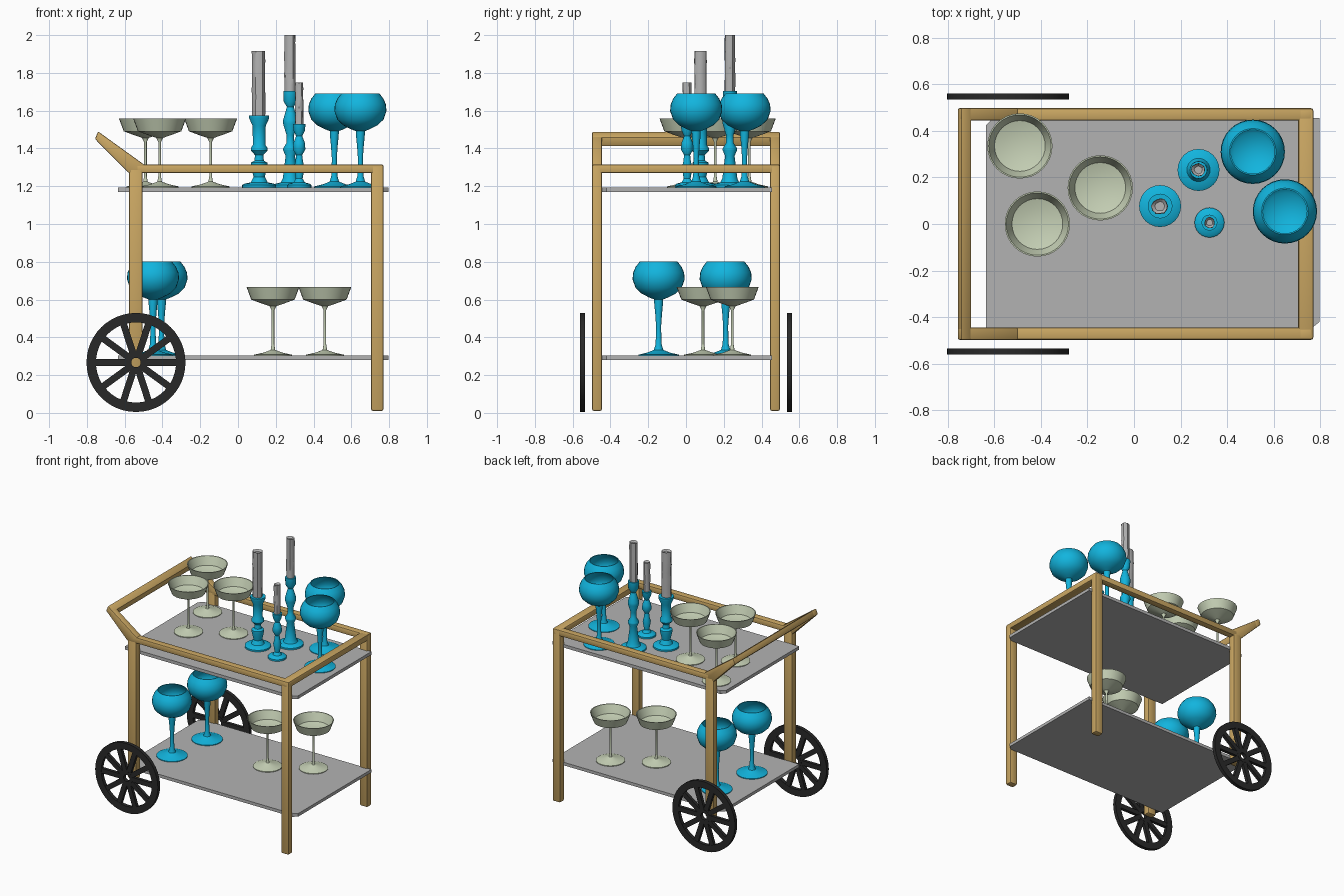
import bpy, bmesh, math, random
from mathutils import Matrix, Vector

if "Cube" in bpy.data.objects:
    bpy.data.objects.remove(bpy.data.objects["Cube"])

random.seed(4)


def material(name, rgb):
    m = bpy.data.materials.new(name)
    m.diffuse_color = (*rgb, 1)
    m.use_nodes = True
    m.node_tree.nodes["Principled BSDF"].inputs["Base Color"].default_value = m.diffuse_color
    return m


GOLD = material("brass", (0.60, 0.39, 0.125))
BLACK = material("black_rubber", (0.022, 0.022, 0.022))
GREY = material("grey_shelf_and_wax", (0.45, 0.45, 0.45))
BLUE = material("blue_glass", (0.006, 0.46, 0.73))
GREEN = material("pale_green_glass", (0.57, 0.64, 0.47))


def finish(name, bm, mat, smooth=True):
    bmesh.ops.recalc_face_normals(bm, faces=bm.faces)
    me = bpy.data.meshes.new(name)
    bm.to_mesh(me)
    bm.free()
    me.materials.append(mat)
    if smooth:
        me.shade_smooth()
        me.set_sharp_from_angle(angle=math.radians(35))
    return place(name, me)


def place(name, me, loc=(0, 0, 0)):
    ob = bpy.data.objects.new(name, me)
    ob.location = loc
    bpy.context.collection.objects.link(ob)
    return ob


def prism(name, pts, axis, lo, hi, mat, bevel=0.0):
    """Extrude a 2D outline along y or z."""
    bm = bmesh.new()
    at = (lambda p, t: (p[0], t, p[1])) if axis == 'y' else (lambda p, t: (p[0], p[1], t))
    f = bm.faces.new([bm.verts.new(at(p, lo)) for p in pts])
    ext = bmesh.ops.extrude_face_region(bm, geom=[f])
    d = (0, hi - lo, 0) if axis == 'y' else (0, 0, hi - lo)
    bmesh.ops.translate(bm, vec=d, verts=[v for v in ext["geom"] if isinstance(v, bmesh.types.BMVert)])
    if bevel:
        bmesh.ops.recalc_face_normals(bm, faces=bm.faces)
        bmesh.ops.bevel(bm, geom=list(bm.edges), offset=bevel, segments=2, profile=0.5, affect='EDGES')
    return finish(name, bm, mat)


def box(name, x, y, z, mat, bevel=0.0):
    return prism(name, [(x[0], y[0]), (x[1], y[0]), (x[1], y[1]), (x[0], y[1])], 'z', z[0], z[1], mat, bevel)


def lathe(bm, pts, n, closed=False):
    """Revolve (radius, z) points around z."""
    rings = []
    for r, z in pts:
        if r == 0:
            rings.append([bm.verts.new((0, 0, z))] * n)
        else:
            rings.append([bm.verts.new((r * math.cos(2 * math.pi * i / n),
                                        r * math.sin(2 * math.pi * i / n), z)) for i in range(n)])
    pairs = list(zip(rings, rings[1:])) + ([(rings[-1], rings[0])] if closed else [])
    for a, b in pairs:
        for i in range(n):
            j = (i + 1) % n
            bm.faces.new(list(dict.fromkeys((a[i], a[j], b[j], b[i]))))


# --- shelves, two opposite corners clipped ---
outline = [(-0.635, -0.445), (0.765, -0.445), (0.797, -0.42), (0.797, 0.455), (-0.605, 0.455), (-0.635, 0.425)]
prism("upper_shelf", outline, 'z', 1.17, 1.194, GREY)
prism("lower_shelf", outline, 'z', 0.28, 0.303, GREY)

# --- frame, both sides ---
arm = [(-0.757, 1.45), (-0.741, 1.49), (-0.498, 1.315), (-0.505, 1.27), (-0.578, 1.27)]
for side, s in (("front", -1), ("back", 1)):
    y = sorted((s * 0.445, s * 0.497))
    box(side + "_right_leg", (0.705, 0.77), y, (0.01, 1.315), GOLD, 0.01)
    box(side + "_wheel_leg", (-0.577, -0.505), y, (0.235, 1.295), GOLD, 0.01)
    box(side + "_rail", (-0.54, 0.765), y, (1.27, 1.315), GOLD, 0.008)
    prism(side + "_handle_arm", arm, 'y', y[0], y[1], GOLD, 0.006)
box("end_rail", (0.705, 0.77), (-0.495, 0.495), (1.27, 1.315), GOLD, 0.008)
prism("handle_bar", [(-0.757, 1.45), (-0.741, 1.49), (-0.697, 1.459), (-0.712, 1.41)],
      'y', -0.497, 0.497, GOLD, 0.006)

# --- wheels: rim, hub ring and ten spokes ---
for side, yc in (("front", -0.547), ("back", 0.547)):
    bm = bmesh.new()
    h = 0.0135
    lathe(bm, [(0.212, -h), (0.262, -h), (0.262, h), (0.212, h)], 48, True)
    lathe(bm, [(0.025, -h), (0.05, -h), (0.05, h), (0.025, h)], 20, True)
    for k in range(10):
        m = (Matrix.Rotation(k * math.pi / 5, 4, 'Z') @ Matrix.Translation((0.131, 0, 0))
             @ Matrix.Diagonal((0.178, 0.036, 0.024, 1)))
        bmesh.ops.create_cube(bm, size=1, matrix=m)
    bmesh.ops.transform(bm, matrix=Matrix.Translation((-0.54, yc, 0.267)) @ Matrix.Rotation(math.pi / 2, 4, 'X'),
                        verts=bm.verts)
    finish(side + "_wheel", bm, BLACK)


# --- glassware ---
def glassware(name, pts, mat, spots):
    bm = bmesh.new()
    lathe(bm, pts, 32)
    first = finish(name + "_1", bm, mat)
    first.location = spots[0]
    for i, p in enumerate(spots[1:], 2):
        place(f"{name}_{i}", first.data, p)


TOP, LOW = 1.194, 0.303
coupe = [(0, 0), (0.1, 0), (0.1, 0.005), (0.05, 0.016), (0.012, 0.03), (0.007, 0.06), (0.007, 0.24),
         (0.018, 0.262), (0.07, 0.28), (0.115, 0.297), (0.14, 0.364), (0.134, 0.364),
         (0.109, 0.303), (0.07, 0.292), (0, 0.285)]
glassware("coupe_glass", coupe, GREEN,
          [(-0.49, 0.335, TOP), (-0.415, 0, TOP), (-0.145, 0.155, TOP), (0.185, 0.09, LOW), (0.46, 0.245, LOW)])

goblet = [(0, 0), (0.107, 0), (0.107, 0.005), (0.06, 0.016), (0.025, 0.03), (0.016, 0.06), (0.013, 0.15),
          (0.018, 0.22), (0.023, 0.27), (0.024, 0.295), (0.05, 0.305), (0.09, 0.325), (0.122, 0.355),
          (0.138, 0.4), (0.135, 0.435), (0.122, 0.465), (0.1, 0.493), (0.094, 0.493), (0.115, 0.463),
          (0.13, 0.425), (0.13, 0.395), (0.115, 0.36), (0.08, 0.33), (0, 0.312)]
goblet = [(r, z * 1.01) for r, z in goblet]
glassware("goblet", goblet, BLUE,
          [(0.51, 0.31, TOP), (0.648, 0.054, TOP), (-0.405, 0.21, LOW), (-0.45, -0.145, LOW)])


# --- candlesticks with slightly melted candles ---
def candlestick(name, x, y, base, profile, candle_r, candle_top):
    z0 = profile[-1][1]
    bm = bmesh.new()
    lathe(bm, [(0, TOP), (base, TOP), (base, TOP + 0.012), (base * 0.85, TOP + 0.02)] + profile + [(0, z0)], 24)
    finish(name + "_holder", bm, BLUE).location = (x, y, 0)
    bm = bmesh.new()
    levels = 7
    pts = [(candle_r, z0 - 0.01 + (candle_top - z0 + 0.01) * i / levels) for i in range(levels + 1)]
    top = candle_top - 0.012
    lathe(bm, [(0, z0 - 0.01)] + pts + [(candle_r * 0.6, top), (0, top)], 12)
    drip = [random.uniform(0.86, 1.08) for _ in range(12)]
    for v in bm.verts:
        if v.co.xy.length > 0.001:
            i = round(math.atan2(v.co.y, v.co.x) / (math.pi / 6)) % 12
            f = drip[i] * random.uniform(0.95, 1.04)
            v.co.x *= f
            v.co.y *= f
    finish(name + "_candle", bm, GREY).location = (x, y, 0)


candlestick("wide_candlestick", 0.112, 0.077, 0.09,
            [(0.045, 1.22), (0.03, 1.25), (0.043, 1.31), (0.043, 1.325), (0.025, 1.335), (0.022, 1.365),
             (0.044, 1.388), (0.044, 1.402), (0.033, 1.42), (0.035, 1.52), (0.053, 1.56), (0.053, 1.575)],
            0.036, 1.915)
candlestick("tall_candlestick", 0.277, 0.232, 0.09,
            [(0.05, 1.22), (0.04, 1.24), (0.025, 1.36), (0.038, 1.39), (0.038, 1.4), (0.02, 1.43), (0.02, 1.47),
             (0.038, 1.53), (0.038, 1.55), (0.028, 1.585), (0.018, 1.62), (0.036, 1.65), (0.037, 1.705)],
            0.03, 2.0)
candlestick("short_candlestick", 0.324, 0.006, 0.064,
            [(0.03, 1.22), (0.018, 1.24), (0.028, 1.3), (0.02, 1.33), (0.016, 1.365), (0.033, 1.395),
             (0.03, 1.43), (0.016, 1.465), (0.03, 1.495), (0.034, 1.53)],
            0.023, 1.75)
